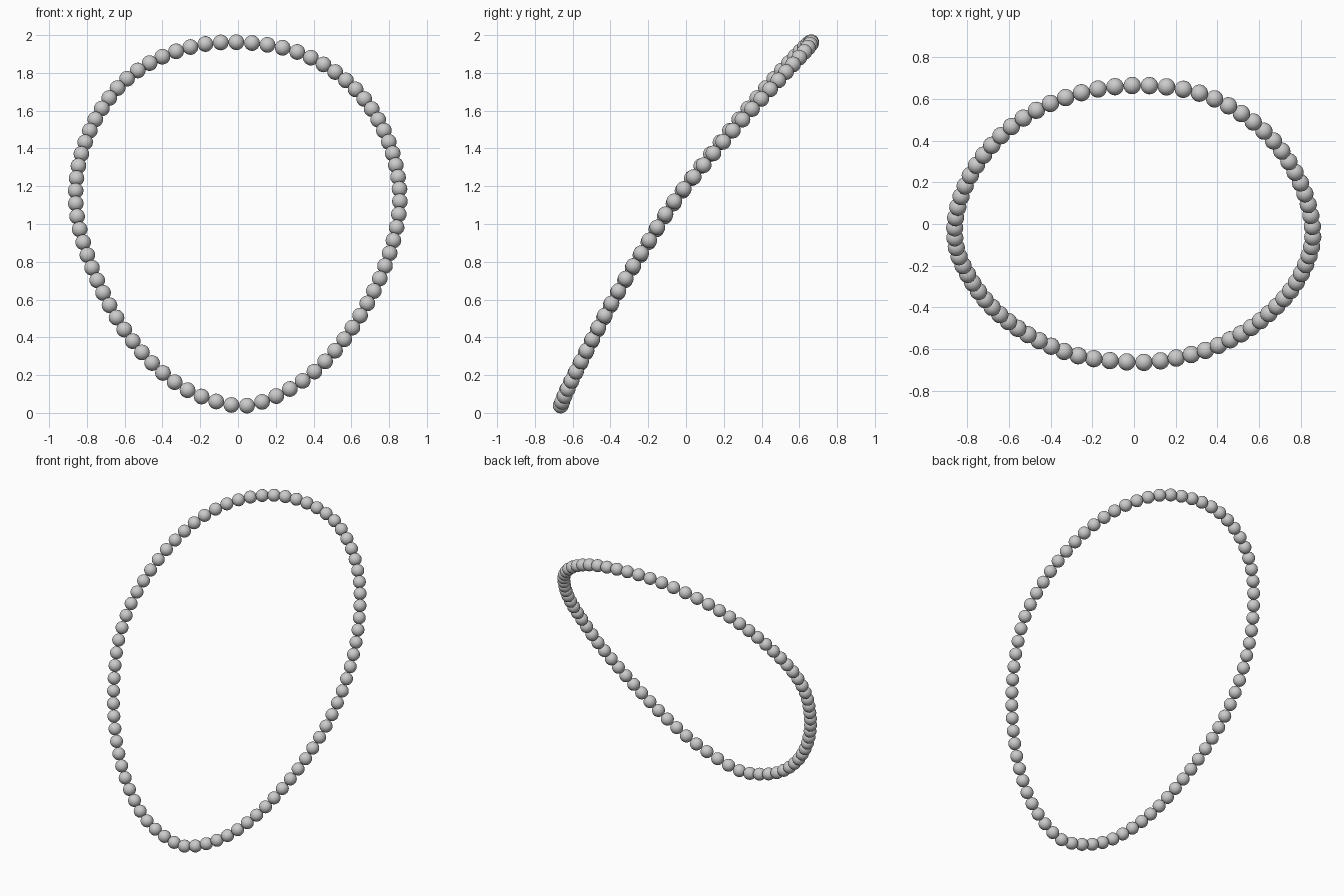
import bpy, bmesh
from mathutils import Vector, Matrix

if "Cube" in bpy.data.objects:
    bpy.data.objects.remove(bpy.data.objects["Cube"])

BEADS = 77
RADIUS = 0.0415

# Loop path the beads are strung along (tilted, slightly bowed egg shape)
PATH = [Vector(p) for p in (
    (.074, .663, 1.958), (.31, .628, 1.912), (.511, .532, 1.807), (.665, .402, 1.666),
    (.771, .25, 1.497), (.834, .098, 1.317), (.857, -.062, 1.12), (.824, -.192, .917),
    (.75, -.32, .71), (.644, -.432, .511), (.511, -.528, .326), (.339, -.607, .167),
    (.127, -.656, .058), (-.035, -.661, .042), (-.265, -.632, .119), (-.453, -.56, .262),
    (-.599, -.47, .437), (-.713, -.364, .633), (-.797, -.242, .834), (-.852, -.112, 1.041),
    (-.855, .03, 1.242), (-.808, .185, 1.436), (-.72, .331, 1.613), (-.586, .468, 1.77),
    (-.40, .578, 1.886), (-.172, .647, 1.953))]


def smooth_loop(pts, steps=20):
    """Closed Catmull-Rom curve through the points."""
    out, n = [], len(pts)
    for i in range(n):
        a, b, c, d = (pts[(i + k) % n] for k in (-1, 0, 1, 2))
        for s in range(steps):
            t = s / steps
            out.append(0.5 * (2 * b + (c - a) * t + (2 * a - 5 * b + 4 * c - d) * t * t
                              + (3 * b - a - 3 * c + d) * t ** 3))
    return out


def even_spacing(pts, count):
    """Points at equal distances along the closed loop, with directions."""
    pts = pts + [pts[0]]
    total = sum((q - p).length for p, q in zip(pts, pts[1:]))
    step, run, out = total / count, 0.0, []
    for p, q in zip(pts, pts[1:]):
        seg = (q - p).length
        while len(out) < count and len(out) * step < run + seg:
            out.append((p.lerp(q, (len(out) * step - run) / seg), (q - p).normalized()))
        run += seg
    return out


# String of beads, each aligned with its hole axis along the loop
bm = bmesh.new()
for pos, direction in even_spacing(smooth_loop(PATH), BEADS):
    turn = direction.to_track_quat('Z', 'Y').to_matrix().to_4x4()
    bmesh.ops.create_uvsphere(bm, u_segments=20, v_segments=14, radius=RADIUS,
                              matrix=Matrix.Translation(pos) @ turn)
for f in bm.faces:
    f.smooth = True
mesh = bpy.data.meshes.new("bead_string")
bm.to_mesh(mesh)
bm.free()
obj = bpy.data.objects.new("bead_string", mesh)
bpy.context.collection.objects.link(obj)
